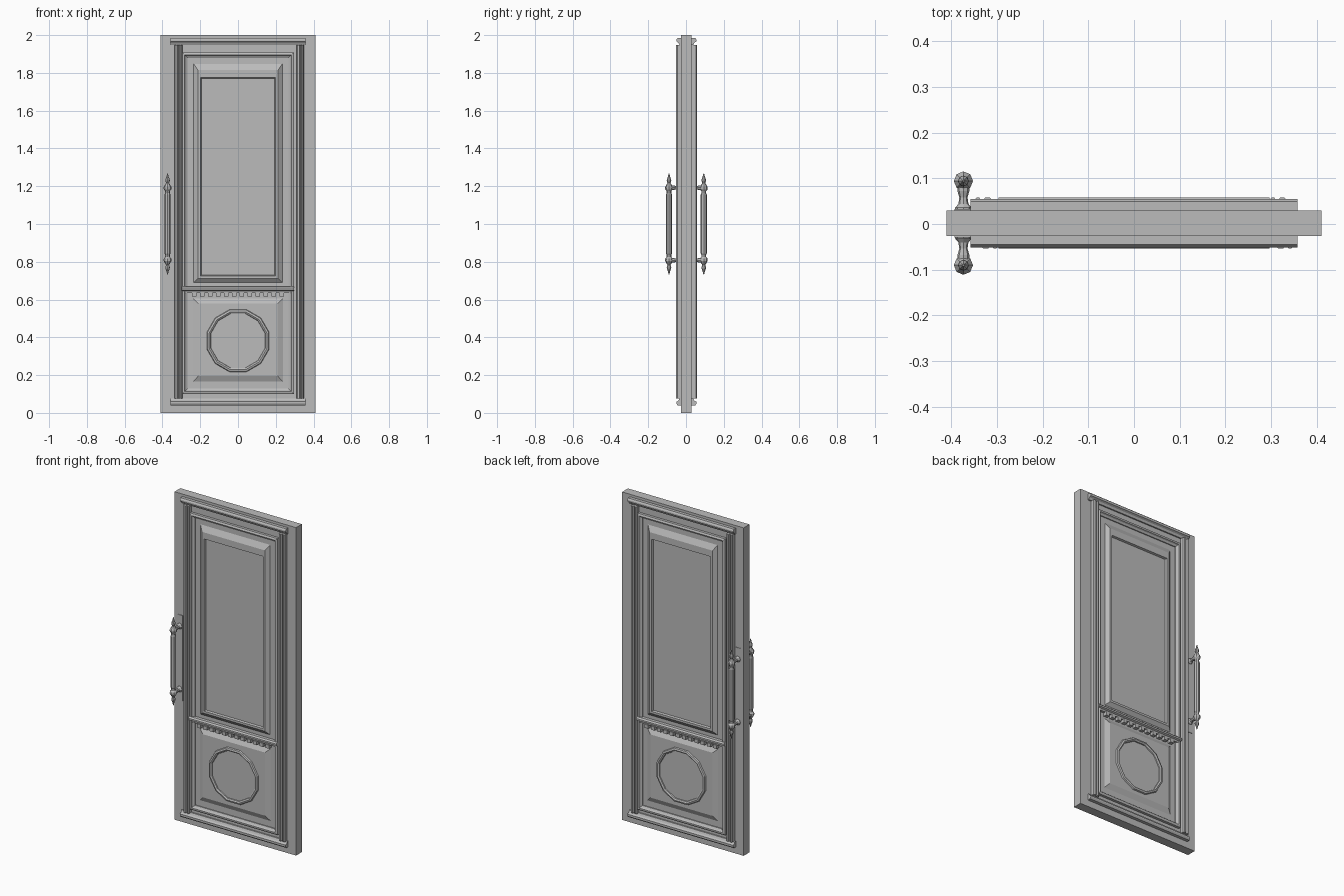
import bpy, bmesh
from math import pi, sin, cos
from mathutils import Matrix, Vector

if "Cube" in bpy.data.objects:
    bpy.data.objects.remove(bpy.data.objects["Cube"])

grey = bpy.data.materials.new("door_grey")
grey.use_nodes = True
grey.diffuse_color = (0.5, 0.5, 0.5, 1)
grey.node_tree.nodes["Principled BSDF"].inputs["Base Color"].default_value = (0.5, 0.5, 0.5, 1)

MID = 0.002      # centre of the slab in y
FACE = 0.028     # half thickness of the slab


def finish(name, bm, matrix=None):
    if matrix:
        bm.transform(matrix)
    bmesh.ops.recalc_face_normals(bm, faces=bm.faces)
    mesh = bpy.data.meshes.new(name)
    bm.to_mesh(mesh)
    bm.free()
    mesh.materials.append(grey)
    obj = bpy.data.objects.new(name, mesh)
    bpy.context.collection.objects.link(obj)


def skin(rings, closed=False, caps=True):
    """Bridge equal rings of points into a solid."""
    bm = bmesh.new()
    loops = [[bm.verts.new(p) for p in ring] for ring in rings]
    n = len(loops[0])
    pairs = list(zip(loops, loops[1:])) + ([(loops[-1], loops[0])] if closed else [])
    for a, b in pairs:
        for i in range(n):
            bm.faces.new((a[i], a[(i + 1) % n], b[(i + 1) % n], b[i]))
    if caps and not closed:
        bm.faces.new(loops[0])
        bm.faces.new(loops[-1])
    return bm


def box(name, x0, x1, d0, d1, z0, z1, matrix):
    finish(name, skin([[(x, -d0, z0), (x, -d1, z0), (x, -d1, z1), (x, -d0, z1)]
                       for x in (x0, x1)]), matrix)


def bar(name, profile, x0, x1, matrix):
    """Horizontal moulding; profile holds (depth, z) points."""
    finish(name, skin([[(x, -d, z) for d, z in profile] for x in (x0, x1)]), matrix)


def column(name, profile, z0, z1, matrix):
    """Vertical moulding; profile holds (x, depth) points."""
    finish(name, skin([[(x, -d, z) for x, d in profile] for z in (z0, z1)]), matrix)


def panel(name, steps, matrix, closed=False):
    """Nested rectangles given as (half width, bottom, top, depth)."""
    finish(name, skin([[(-h, -d, b), (h, -d, b), (h, -d, t), (-h, -d, t)]
                       for h, b, t, d in steps], closed), matrix)


def lathe(name, profile, sides, matrix):
    """Turned solid; profile holds (radius, height) points."""
    finish(name, skin([[(r * cos(2 * pi * i / sides), r * sin(2 * pi * i / sides), z)
                        for i in range(sides)] for r, z in profile]), matrix)


def place(side, mirror):
    """Front (side 1) stays; back turns round, or mirrors in y."""
    x = 1 if side == 1 or mirror else -1
    return Matrix.Translation((0, MID, 0)) @ Matrix.Diagonal((x, side, 1, 1))


box("door_slab", -0.41, 0.41, -FACE, FACE, 0, 2, place(1, False))

for label, side in (("front", 1), ("back", -1)):
    m = place(side, False)

    # Top and bottom rails, with the same moulding flipped
    cap = [(FACE, 1.948), (0.036, 1.948), (0.042, 1.96), (0.053, 1.966),
           (0.053, 1.976), (0.047, 1.985), (FACE, 1.985)]
    bar(label + "_top_rail", cap, -0.357, 0.357, m)
    bar(label + "_bottom_rail", [(d, 2.025 - z) for d, z in cap], -0.357, 0.357, m)

    # Fluted side columns
    for word, x in (("right", -0.335), ("left", 0.310)):
        flutes = [(x, FACE), (x, 0.050), (x + 0.006, 0.056), (x + 0.016, 0.056),
                  (x + 0.020, 0.046), (x + 0.024, 0.046), (x + 0.028, 0.056),
                  (x + 0.034, 0.056), (x + 0.040, 0.048), (x + 0.040, FACE)]
        column(f"{label}_{word}_column", flutes, 0.075, 1.948, m)

    # Stepped picture-frame moulding
    panel(label + "_frame", [
        (0.296, 0.100, 1.908, FACE), (0.296, 0.100, 1.908, 0.044),
        (0.288, 0.108, 1.900, 0.048), (0.282, 0.114, 1.894, 0.048),
        (0.278, 0.118, 1.890, 0.040), (0.268, 0.128, 1.880, 0.034),
        (0.268, 0.128, 1.880, FACE)], m, closed=True)

    # Tall raised panel with sunk field
    panel(label + "_upper_panel", [
        (0.235, 0.690, 1.848, FACE), (0.212, 0.712, 1.815, 0.046),
        (0.198, 0.725, 1.775, 0.046), (0.194, 0.729, 1.771, 0.034)], m)

    # Lower raised panel
    panel(label + "_lower_panel", [
        (0.238, 0.165, 0.605, FACE), (0.210, 0.195, 0.580, 0.042)], m)

    # Middle rail with dentils beneath
    bar(label + "_middle_rail", [
        (FACE, 0.635), (0.044, 0.635), (0.046, 0.645), (0.056, 0.650),
        (0.056, 0.660), (0.048, 0.668), (FACE, 0.668)], -0.296, 0.296, m)
    for i in range(12):
        x = -0.231 + i * 0.042
        box(f"{label}_dentil_{i + 1}", x - 0.012, x + 0.012, FACE, 0.050, 0.615, 0.637, m)

    # Faceted round moulding on the lower panel
    section = [(0.172, 0.040), (0.168, 0.050), (0.158, 0.053), (0.150, 0.048), (0.148, 0.040)]
    ring = [[(r * cos(a), -d, 0.382 + r * sin(a)) for r, d in section]
            for a in (2 * pi * (i + 0.5) / 12 for i in range(12))]
    finish(label + "_round_moulding", skin(ring, closed=True), m)

    # Pull handle: backplate, turned grip, finials and posts
    m = place(side, True)
    hx, hy = -0.373, -0.092
    box(label + "_handle_plate", hx - 0.02, hx + 0.02, FACE, FACE + 0.003, 0.74, 1.26, m)
    half = [(0.016, 0), (0.016, 0.155), (0.012, 0.165), (0.013, 0.175), (0.020, 0.183),
            (0.021, 0.195), (0.014, 0.207), (0.008, 0.217), (0.012, 0.229),
            (0.011, 0.238), (0.006, 0.250), (0.002, 0.268)]
    grip = [(r, -z) for r, z in reversed(half)] + half[1:]
    lathe(label + "_handle_grip", grip, 8, m @ Matrix.Translation((hx, hy, 1.0)))
    turn = Matrix.Rotation(pi / 2, 4, "X")
    for word, z in (("lower", 0.808), ("upper", 1.192)):
        post = [(0.018, FACE), (0.018, 0.034), (0.011, 0.042), (0.009, 0.056),
                (0.013, 0.070), (0.013, 0.090)]
        lathe(f"{label}_handle_{word}_post", post, 8,
              m @ Matrix.Translation((hx, 0, z)) @ turn)
